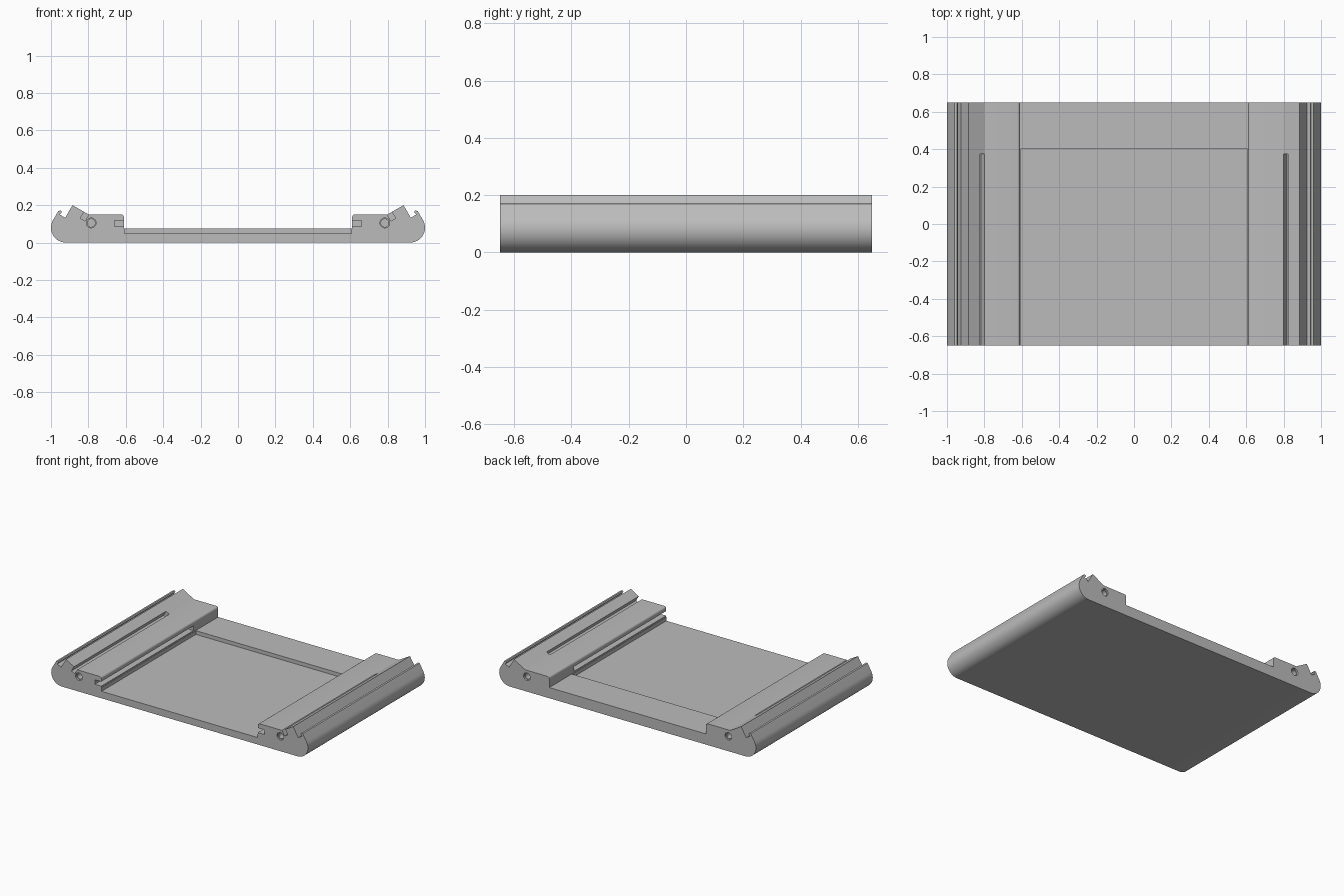
import bpy, math
from mathutils import Vector

cube = bpy.data.objects.get("Cube")
if cube:
    bpy.data.objects.remove(cube, do_unlink=True)

FRONT, BACK = -0.65, 0.65
RECESS_END, SLOT_END = 0.4, 0.375

grey = bpy.data.materials.new("plain_grey")
grey.use_nodes = True
COLOUR = (0.5, 0.5, 0.5, 1)
grey.diffuse_color = COLOUR
grey.node_tree.nodes["Principled BSDF"].inputs["Base Color"].default_value = COLOUR


def arc(cx, cz, r, a0, a1, n):
    angles = [math.radians(a0 + (a1 - a0) * i / n) for i in range(n + 1)]
    return [(cx + r * math.cos(a), cz + r * math.sin(a)) for a in angles]


def prism(name, profile, y0, y1):
    """Extrude an x-z outline from y0 to y1."""
    n = len(profile)
    area = sum(profile[i - 1][0] * profile[i][1] - profile[i][0] * profile[i - 1][1]
               for i in range(n))
    if area < 0:
        profile = profile[::-1]
    verts = [(x, y, z) for y in (y0, y1) for x, z in profile]
    faces = [tuple(range(n)), tuple(range(2 * n - 1, n - 1, -1))]
    faces += [(i, i + n, (i + 1) % n + n, (i + 1) % n) for i in range(n)]
    mesh = bpy.data.meshes.new(name)
    mesh.from_pydata(verts, [], faces)
    mesh.materials.append(grey)
    obj = bpy.data.objects.new(name, mesh)
    bpy.context.collection.objects.link(obj)
    return obj


def rect(x0, x1, z0, z1):
    return [(x0, z0), (x1, z0), (x1, z1), (x0, z1)]


def flip(points, side):
    return [(side * x, z) for x, z in points]


def cut(body, name, profile, y0, y1):
    cutter = prism(name, profile, y0, y1)
    cutter.hide_render = True
    mod = body.modifiers.new(name, "BOOLEAN")
    mod.operation, mod.solver, mod.object = "DIFFERENCE", "EXACT", cutter
    bpy.context.view_layer.objects.active = body
    bpy.ops.object.modifier_apply(modifier=name)
    bpy.data.objects.remove(cutter, do_unlink=True)


# Half of the rail outline: rounded outer edge, hooked lip, ridge, flat top
half = arc(0.92, 0.08, 0.08, -90, 30, 16)
half += [(0.96, 0.17), (0.947, 0.171), (0.942, 0.163), (0.953, 0.15),
         (0.924, 0.133), (0.885, 0.2), (0.798, 0.15)]
half += arc(0.624, 0.136, 0.014, 90, 180, 4)
half += [(0.61, 0.075)]
body = prism("tray_body", half + flip(half, -1)[::-1], FRONT, BACK)

# Sunken floor, open at the front
cut(body, "floor_recess", rect(-0.608, 0.608, 0.049, 0.077), FRONT - 0.1, RECESS_END)

slot = [(0.7895, 0.168), (0.798, 0.15), (0.818, 0.115), (0.843, 0.13),
        (0.822, 0.166), (0.812, 0.185)]
for side, word in ((1, "left"), (-1, "right")):
    # Groove in the inner wall and slot in the sloping top
    cut(body, word + "_wall_groove", flip(rect(0.58, 0.66, 0.085, 0.117), side),
        FRONT - 0.1, SLOT_END)
    cut(body, word + "_top_slot", flip(slot, side), FRONT - 0.1, SLOT_END)
    # Blind screw holes with a small countersink at both ends
    for end, inward in ((FRONT, 1), (BACK, -1)):
        for radius, depth in ((0.026, 0.012), (0.021, 0.12)):
            y0, y1 = sorted((end - inward * 0.05, end + inward * depth))
            cut(body, word + "_screw_hole",
                arc(side * 0.785, 0.105, radius, 0, 345, 23), y0, y1)

bpy.ops.object.select_all(action="DESELECT")
body.select_set(True)
bpy.context.view_layer.objects.active = body
bpy.ops.object.shade_smooth_by_angle(angle=math.radians(25))
